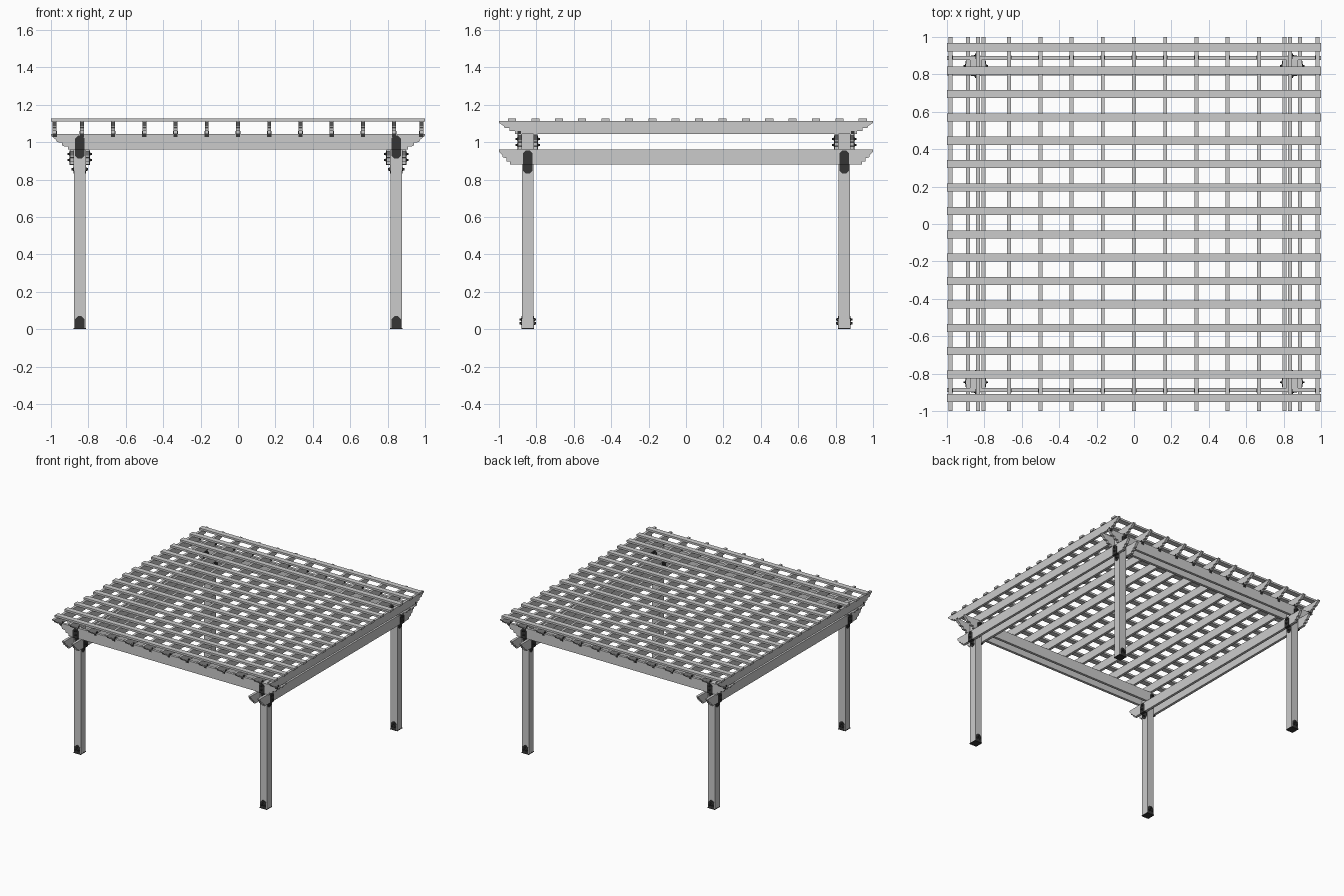
import bpy, bmesh, math
from mathutils import Matrix, Vector

if "Cube" in bpy.data.objects:
    bpy.data.objects.remove(bpy.data.objects["Cube"])

dark = bpy.data.materials.new("dark_metal")
dark.diffuse_color = (0.035, 0.035, 0.035, 1)
dark.use_nodes = True
dark.node_tree.nodes["Principled BSDF"].inputs["Base Color"].default_value = dark.diffuse_color


def finish(name, bm, mat=None):
    bmesh.ops.recalc_face_normals(bm, faces=bm.faces)
    me = bpy.data.meshes.new(name)
    bm.to_mesh(me)
    bm.free()
    if mat:
        me.materials.append(mat)
    ob = bpy.data.objects.new(name, me)
    bpy.context.collection.objects.link(ob)
    return ob


def add_box(bm, x0, x1, y0, y1, z0, z1):
    m = Matrix.Translation(((x0 + x1) / 2, (y0 + y1) / 2, (z0 + z1) / 2))
    bmesh.ops.create_cube(bm, size=1, matrix=m @ Matrix.Diagonal((x1 - x0, y1 - y0, z1 - z0, 1)))


def prism(bm, pts, depth, matrix):
    """Extrude a 2D outline (u, z) along local y from 0 to depth."""
    vs = [bm.verts.new(matrix @ Vector((u, 0, z))) for u, z in pts]
    f = bm.faces.new(vs)
    r = bmesh.ops.extrude_face_region(bm, geom=[f])
    d = matrix.to_3x3() @ Vector((0, depth, 0))
    bmesh.ops.translate(bm, vec=d, verts=[v for v in r["geom"] if isinstance(v, bmesh.types.BMVert)])


def joist(name, axis, offset, z0, z1, inset):
    """Timber with stepped decorative ends, running along x or y."""
    h = z1 - z0
    end = [(0, 0), (0, .12), (.3, .38), (.35, .52), (.65, .56), (.68, .78), (1, .8), (1, 1)]
    left = [(-1 + a * inset, z1 - b * h) for a, b in end]
    pts = left + [(-u, z) for u, z in reversed(left)]
    bm = bmesh.new()
    if axis == "x":
        m = Matrix.Translation((0, offset - .0105, 0))
    else:
        m = Matrix.Translation((offset + .0105, 0, 0)) @ Matrix.Rotation(math.pi / 2, 4, "Z")
    prism(bm, pts, .021, m)
    finish(name, bm)


def bolt(bm, m, u, z, y):
    """Washer and hex head poking out towards local -y."""
    for r, d, seg in ((.009, .003, 12), (.006, .010, 6)):
        t = m @ Matrix.Translation((u, y - d / 2, z)) @ Matrix.Rotation(math.pi / 2, 4, "X")
        bmesh.ops.create_cone(bm, cap_ends=True, segments=seg, radius1=r, radius2=r, depth=d, matrix=t)


P = 0.846          # post centre
W = 0.0315         # half post width
B = W + 0.021      # outer face of the beam pair, from the post centre
T = 0.003          # plate thickness


def plate(bm, m, z0, z1, y, point_top, point_bottom):
    """Steel strap with chamfered ends lying on local face y."""
    w, c = .025, .016
    top = [(-w, z1 - c), (-w + c, z1), (w - c, z1), (w, z1 - c)] if point_top else [(-w, z1), (w, z1)]
    bot = [(w, z0 + c), (w - c, z0), (-w + c, z0), (-w, z0 + c)] if point_bottom else [(w, z0), (-w, z0)]
    prism(bm, top + bot, -T, m @ Matrix.Translation((0, y, 0)))


def strap(bm, m, zb):
    """Angled strap: up the beam face, under the beam and down the post."""
    plate(bm, m, zb, zb + .076, -B, True, False)
    plate(bm, m, zb - .048, zb, -W, False, True)
    prism(bm, [(-.025, zb - T), (.025, zb - T), (.025, zb), (-.025, zb)], -(B - W + T),
          m @ Matrix.Translation((0, -W, 0)))
    for z in (zb + .025, zb + .057):
        bolt(bm, m, 0, z, -B - T)
    bolt(bm, m, 0, zb - .025, -W - T)


# Posts with base shoes and beam straps
for sx, nx in ((-1, "left"), (1, "right")):
    for sy, ny in ((-1, "front"), (1, "back")):
        cx, cy = sx * P, sy * P
        bm = bmesh.new()
        add_box(bm, cx - W, cx + W, cy - W, cy + W, .006, 1.043)
        finish(f"{ny}_{nx}_post", bm)

        bm = bmesh.new()
        add_box(bm, cx - W - .001, cx + W + .001, cy - W - T, cy + W + T, 0, .006)
        for a in (0, math.pi):
            m = Matrix.Translation((cx, cy, 0)) @ Matrix.Rotation(a, 4, "Z")
            plate(bm, m, 0, .07, -W, True, False)
            for u, z in ((-.012, .032), (.012, .032), (0, .052)):
                bolt(bm, m, u, z, -W - T)
        finish(f"{ny}_{nx}_base_shoe", bm, dark)

        bm = bmesh.new()
        for k in range(4):
            m = Matrix.Translation((cx, cy, 0)) @ Matrix.Rotation(k * math.pi / 2, 4, "Z")
            strap(bm, m, .96 if k % 2 == 0 else .88)
        finish(f"{ny}_{nx}_beam_straps", bm, dark)

# Paired beams: lower pair along y, upper pair along x
beam_lines = [s * (P + o) for s in (-1, 1) for o in (-W - .0105, W + .0105)]
for i, o in enumerate(beam_lines):
    joist(f"lower_beam_{i}", "y", o, .88, .96, .06)
    joist(f"upper_beam_{i}", "x", o, .96, 1.045, .09)

# Rafters, with small ties where they cross the outer beams
rafters = [-.98] + [-.835 + .167 * k for k in range(11)] + [.98]
for i, x in enumerate(rafters):
    joist(f"rafter_{i}", "y", x, 1.045, 1.112, .085)
bm = bmesh.new()
for x in rafters:
    for s in (-1, 1):
        y = s * (P + B + .0015)
        add_box(bm, x - .011, x + .011, y - .0015, y + .0015, 1.027, 1.045)
        for e in (-1, 1):
            xe = x + e * .0112
            add_box(bm, xe - .001, xe + .001, y - .018 if s > 0 else y - .0015,
                    y + .0015 if s > 0 else y + .018, 1.045, 1.06)
finish("rafter_ties", bm, dark)

# Top shade slats
for i in range(16):
    y = -.93 + .125 * i
    bm = bmesh.new()
    add_box(bm, -1, 1, y - .0215, y + .0215, 1.11, 1.126)
    finish(f"shade_slat_{i}", bm)
